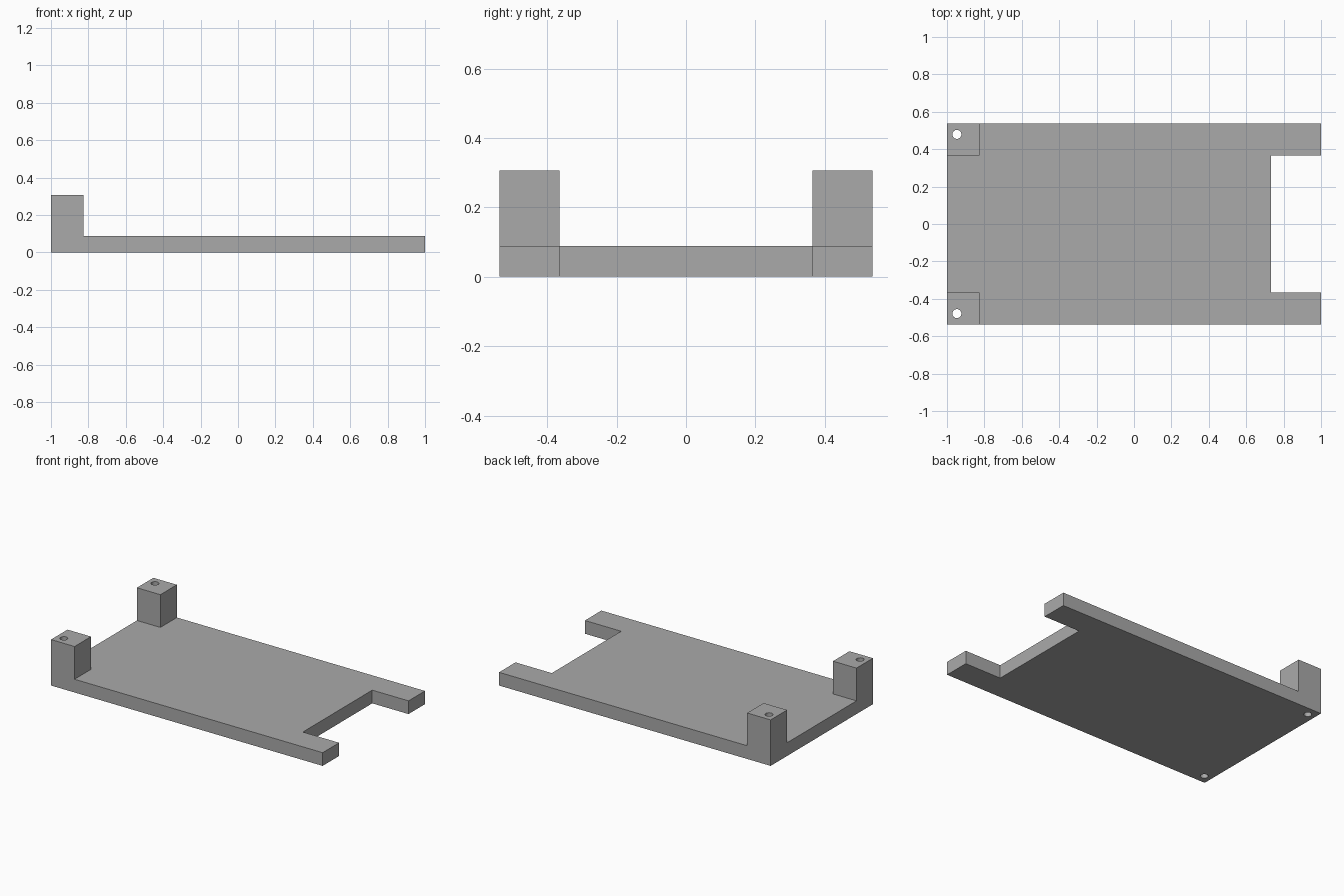
import bpy
import bmesh
from mathutils import Matrix, Vector

# Overall sizes
HALF_X, HALF_Y = 1.0, 0.538
PLATE_H, POST_H = 0.088, 0.306
ARM_Y = 0.365        # inner side of the arms and posts
NOTCH_X = 0.733      # inner end of the notch
POST_X = -0.827      # inner side of the posts
HOLE_X, HOLE_Y, HOLE_R = -0.947, 0.479, 0.024

cube = bpy.data.objects.get("Cube")
if cube:
    bpy.data.objects.remove(cube, do_unlink=True)

grey = bpy.data.materials.new("plain grey")
grey.use_nodes = True
colour = (0.4, 0.4, 0.4, 1.0)
grey.diffuse_color = colour
grey.node_tree.nodes["Principled BSDF"].inputs["Base Color"].default_value = colour


def make_object(name, bm):
    bmesh.ops.recalc_face_normals(bm, faces=bm.faces)
    mesh = bpy.data.meshes.new(name)
    bm.to_mesh(mesh)
    bm.free()
    mesh.materials.append(grey)
    obj = bpy.data.objects.new(name, mesh)
    bpy.context.collection.objects.link(obj)
    return obj


def prism(name, outline, height):
    bm = bmesh.new()
    face = bm.faces.new([bm.verts.new((x, y, 0)) for x, y in outline])
    top = bmesh.ops.extrude_face_region(bm, geom=[face])["geom"]
    verts = [g for g in top if isinstance(g, bmesh.types.BMVert)]
    bmesh.ops.translate(bm, verts=verts, vec=Vector((0, 0, height)))
    return make_object(name, bm)


def combine(target, tool, operation):
    mod = target.modifiers.new(tool.name, "BOOLEAN")
    mod.operation = operation
    mod.solver = "EXACT"
    mod.object = tool
    bpy.context.view_layer.objects.active = target
    bpy.ops.object.modifier_apply(modifier=mod.name)
    bpy.data.objects.remove(tool, do_unlink=True)


# Base plate with two arms around the notch
base = prism("base_plate", [
    (-HALF_X, -HALF_Y), (HALF_X, -HALF_Y), (HALF_X, -ARM_Y), (NOTCH_X, -ARM_Y),
    (NOTCH_X, ARM_Y), (HALF_X, ARM_Y), (HALF_X, HALF_Y), (-HALF_X, HALF_Y)], PLATE_H)

# Corner posts, each with a vertical through hole
for side, label in ((-1, "front"), (1, "back")):
    post = prism(label + "_post", [
        (-HALF_X, side * ARM_Y), (POST_X, side * ARM_Y),
        (POST_X, side * HALF_Y), (-HALF_X, side * HALF_Y)], POST_H)
    combine(base, post, "UNION")

    bm = bmesh.new()
    bmesh.ops.create_cone(bm, cap_ends=True, segments=32, radius1=HOLE_R, radius2=HOLE_R,
                          depth=1, matrix=Matrix.Translation((HOLE_X, side * HOLE_Y, 0)))
    drill = make_object(label + "_hole_cutter", bm)
    drill.hide_render = True
    combine(base, drill, "DIFFERENCE")

# Smooth hole walls, sharp box edges
bpy.ops.object.select_all(action="DESELECT")
base.select_set(True)
bpy.context.view_layer.objects.active = base
bpy.ops.object.shade_smooth_by_angle(angle=0.5)
